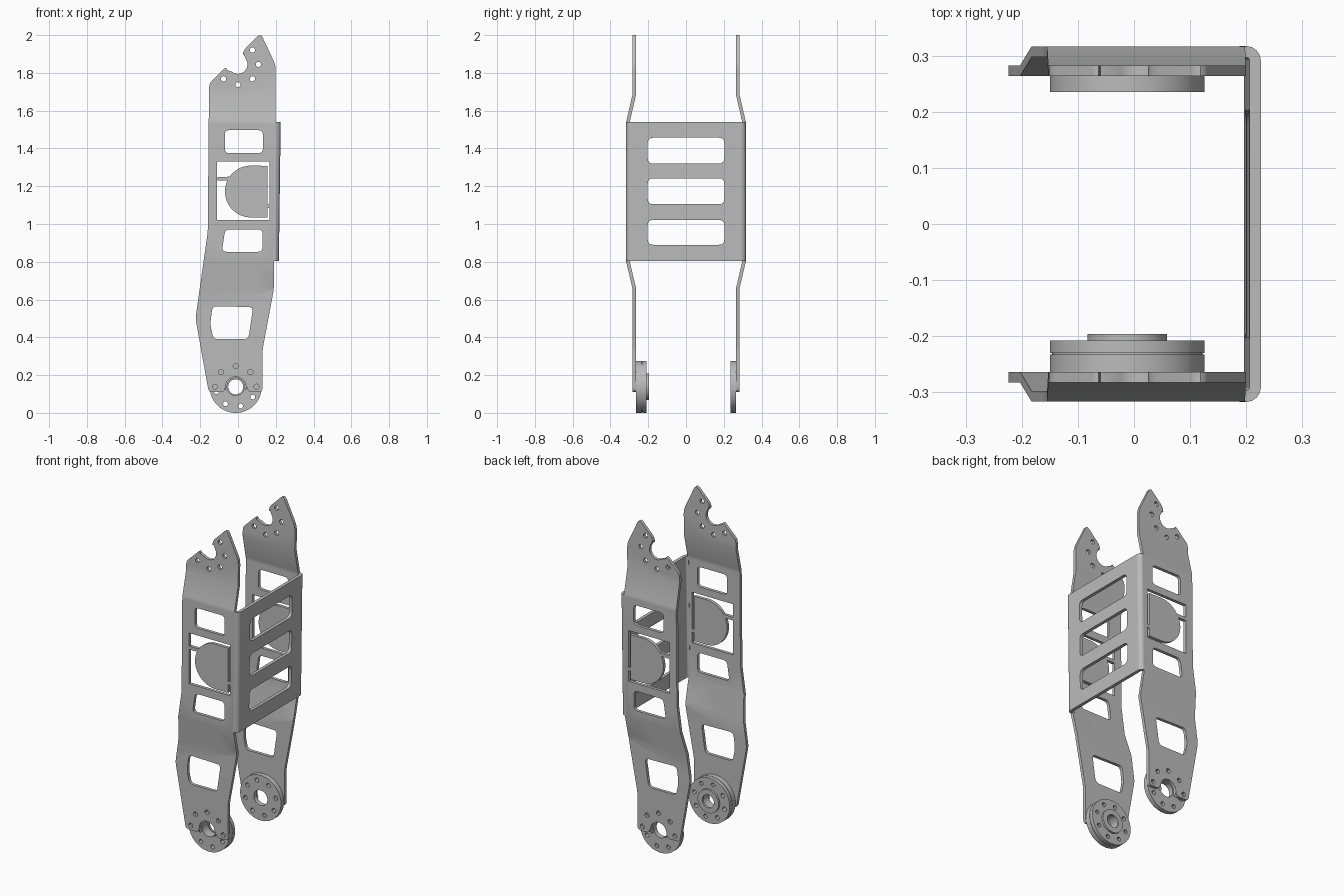
import bpy, bmesh
from math import sin, cos, radians
from mathutils import Vector

cube = bpy.data.objects.get("Cube")
if cube:
    bpy.data.objects.remove(cube, do_unlink=True)

metal = bpy.data.materials.new("grey metal")
metal.use_nodes = True
GREY = (0.5, 0.5, 0.5, 1)
metal.diffuse_color = GREY
metal.node_tree.nodes["Principled BSDF"].inputs["Base Color"].default_value = GREY


def arc(cx, cy, r, a0, a1, n):
    return [(cx + r * cos(radians(a0 + (a1 - a0) * i / n)),
             cy + r * sin(radians(a0 + (a1 - a0) * i / n))) for i in range(n + 1)]


def circle(cx, cy, r, n=24):
    return arc(cx, cy, r, 0, 360, n)[:-1]


def rounded(pts, r, n=4):
    """Polygon with its corners eased by a short curve."""
    out = []
    for i, p in enumerate(pts):
        p, a, b = Vector(p), Vector(pts[i - 1]), Vector(pts[(i + 1) % len(pts)])
        s = p + (a - p).normalized() * min(r, (a - p).length * 0.45)
        e = p + (b - p).normalized() * min(r, (b - p).length * 0.45)
        for k in range(n + 1):
            t = k / n
            out.append(tuple(s * (1 - t) ** 2 + p * 2 * t * (1 - t) + e * t * t))
    return out


def rect(x0, x1, y0, y1):
    return [(x0, y0), (x1, y0), (x1, y1), (x0, y1)]


def sheet(name, loops, thickness, place, bends=()):
    """Fill outlines (inner loops become holes), thicken, split at bends, place."""
    curve = bpy.data.curves.new(name, 'CURVE')
    curve.dimensions = '2D'
    curve.fill_mode = 'BOTH'
    curve.extrude = thickness / 2
    for loop in loops:
        sp = curve.splines.new('POLY')
        sp.points.add(len(loop) - 1)
        for pt, (u, v) in zip(sp.points, loop):
            pt.co = (u, v, 0, 1)
        sp.use_cyclic_u = True
    tmp = bpy.data.objects.new(name + " outline", curve)
    bpy.context.collection.objects.link(tmp)
    dg = bpy.context.evaluated_depsgraph_get()
    mesh = bpy.data.meshes.new_from_object(tmp.evaluated_get(dg))
    bpy.data.objects.remove(tmp, do_unlink=True)
    bpy.data.curves.remove(curve)

    bm = bmesh.new()
    bm.from_mesh(mesh)
    bmesh.ops.remove_doubles(bm, verts=bm.verts, dist=1e-5)
    for h in bends:
        bmesh.ops.bisect_plane(bm, geom=bm.verts[:] + bm.edges[:] + bm.faces[:],
                               plane_co=(0, h, 0), plane_no=(0, 1, 0), dist=1e-5)
    for v in bm.verts:
        v.co = place(*v.co)
    bmesh.ops.recalc_face_normals(bm, faces=bm.faces)
    bm.to_mesh(mesh)
    bm.free()
    mesh.name = name
    mesh.materials.clear()
    mesh.materials.append(metal)
    ob = bpy.data.objects.new(name, mesh)
    bpy.context.collection.objects.link(ob)
    bpy.ops.object.select_all(action='DESELECT')
    ob.select_set(True)
    bpy.context.view_layer.objects.active = ob
    bpy.ops.object.shade_smooth_by_angle(angle=radians(30))
    return ob


# Side plates: outline with notched top and bottom
CX, CZ = -0.012, 0.138
NZ = 1.845
outline = (
    rounded([(0.025, 1.915), (0.12, 2.01), (0.2, 1.84), (0.198, 1.54), (0.19, 0.655),
             (0.13, 0.335), (0.13, 0.11), (0.05, 0.11)], 0.025)
    + arc(CX, CZ, 0.054, -30, 210, 20)
    + rounded([(-0.07, 0.11), (-0.155, 0.11), (-0.225, 0.5), (-0.16, 0.96), (-0.155, 1.55),
               (-0.152, 1.745), (-0.06, 1.835)], 0.02)
    + arc(0, NZ, 0.05, 230, 375, 14) + [(0.03, 1.9)])

# Windows, plus the round-ended tongue hanging in the middle window
windows = [
    rounded(rect(-0.07, 0.132, 1.375, 1.497), 0.025),
    rounded([(-0.085, 0.853), (0.13, 0.853), (0.13, 0.972), (-0.068, 0.972)], 0.025),
    rounded([(-0.135, 0.565), (0.08, 0.56), (0.055, 0.39), (-0.13, 0.39), (-0.147, 0.47)], 0.025),
    rect(-0.11, 0.167, 1.02, 1.33),
]
tongue = ([(0.155, 1.035), (0.155, 1.085), (0.1665, 1.085), (0.1665, 1.105),
           (0.155, 1.105), (0.155, 1.308)]
          + arc(0.068, 1.172, 0.137, 90, 145, 9)
          + [(-0.06, 1.25), (-0.1095, 1.25), (-0.1095, 1.23), (-0.057, 1.23)]
          + arc(0.068, 1.172, 0.137, 158, 270, 18))

holes = [circle(CX + 0.11 * cos(radians(a)), CZ + 0.11 * sin(radians(a)), 0.014, 12)
         for a in range(0, 181, 45)]
holes += [circle(0.108 * cos(radians(a)), NZ + 0.108 * sin(radians(a)), 0.014, 12)
          for a in (-135, -90, -45, 0, 45)]

BENDS = (0.655, 0.8, 1.54, 1.69)


def offset(z):
    """Distance of the bent plate from the middle."""
    if z < 1.17:
        t = (z - BENDS[0]) / (BENDS[1] - BENDS[0])
    else:
        t = (BENDS[3] - z) / (BENDS[3] - BENDS[2])
    return 0.273 + 0.034 * max(0, min(1, t))


for side, label in ((-1, "front"), (1, "back")):
    sheet(label + "_side_plate", [outline, tongue] + windows + holes, 0.019,
          lambda u, v, w, s=side: (u, s * offset(v) + w, v), BENDS)


# Bridge panel joining the plates, with rounded folds
def lean(x, z):
    return x + (z - 1.54) * 0.013


LOW, HIGH = 0.803, 1.54
slots = [rounded(rect(-0.203, 0.203, a, b), 0.03)
         for a, b in ((1.32, 1.457), (1.105, 1.242), (0.89, 1.022))]
sheet("bridge_panel", [rect(-0.291, 0.291, LOW, HIGH)] + slots, 0.02,
      lambda u, v, w: (lean(0.216 + w, v), u, v))
for side, label in ((-1, "front"), (1, "back")):
    fold = ([(0.19, 0.316)] + arc(0.2, 0.291, 0.026, 90, 0, 8)
            + arc(0.2, 0.291, 0.006, 0, 90, 4) + [(0.19, 0.297)])
    sheet(label + "_bridge_fold", [fold], HIGH - LOW,
          lambda u, v, w, s=side: (lean(u, w + 1.1715), s * v, w + 1.1715))


# Round horn discs at the foot
def disc(name, r, bore, y0, y1, bolts=True):
    loops = [circle(CX, CZ, r, 64), circle(CX, CZ, bore, 32)]
    if bolts:
        loops += [circle(CX + 0.105 * cos(radians(a)), CZ + 0.105 * sin(radians(a)), 0.013, 12)
                  for a in range(14, 360, 45)]
    mid = (y0 + y1) / 2
    sheet(name, loops, y1 - y0, lambda u, v, w: (u, mid + w, v))


disc("front_outer_disc", 0.138, 0.046, -0.264, -0.233)
disc("front_disc_groove", 0.134, 0.046, -0.233, -0.23)
disc("front_inner_disc", 0.138, 0.046, -0.23, -0.208)
disc("front_hub_ring", 0.071, 0.04, -0.208, -0.196, False)
disc("back_disc", 0.138, 0.046, 0.235, 0.264)
